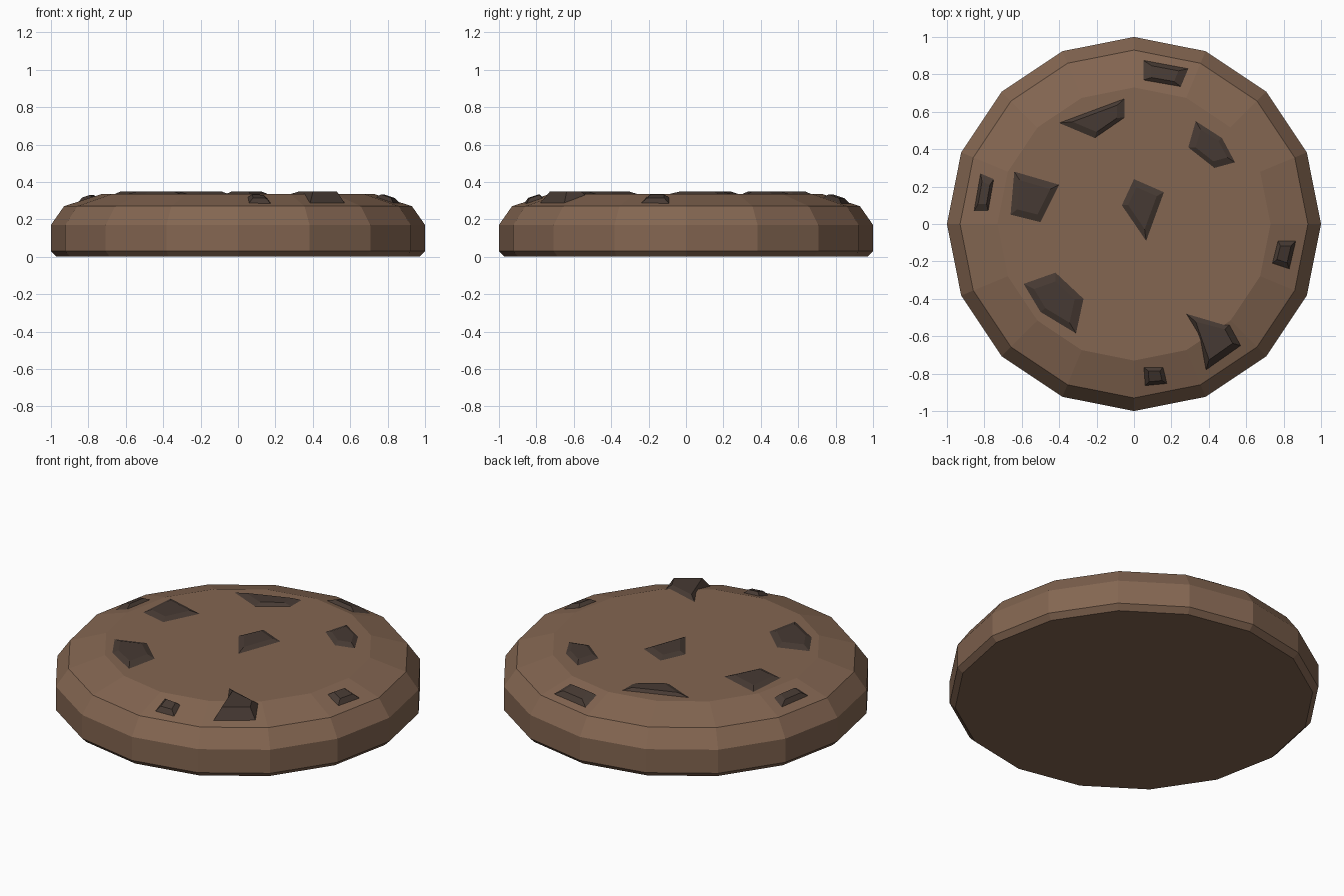
import bpy, bmesh, math
from mathutils import Vector

if "Cube" in bpy.data.objects:
    bpy.data.objects.remove(bpy.data.objects["Cube"])

SIDES = 16
TOP_Z, TOP_R = 0.335, 0.73
SHOULDER_Z, SHOULDER_R = 0.27, 0.93


def material(name, color):
    m = bpy.data.materials.new(name)
    m.diffuse_color = (*color, 1)
    m.use_nodes = True
    m.node_tree.nodes["Principled BSDF"].inputs["Base Color"].default_value = m.diffuse_color
    return m


def rings_object(name, rings, mat):
    """Closed solid from stacked rings with equal point counts."""
    bm = bmesh.new()
    loops = [[bm.verts.new(p) for p in ring] for ring in rings]
    n = len(loops[0])
    for a, b in zip(loops, loops[1:]):
        for i in range(n):
            j = (i + 1) % n
            bm.faces.new((a[i], a[j], b[j], b[i]))
    bm.faces.new(loops[0][::-1])
    bm.faces.new(loops[-1])
    bmesh.ops.recalc_face_normals(bm, faces=bm.faces)
    mesh = bpy.data.meshes.new(name)
    bm.to_mesh(mesh)
    bm.free()
    mesh.materials.append(mat)
    obj = bpy.data.objects.new(name, mesh)
    bpy.context.collection.objects.link(obj)
    return obj


def surface_z(x, y):
    """Height of the faceted cookie top at a point."""
    step = 2 * math.pi / SIDES
    off = math.atan2(y, x) % step - step / 2
    rho = math.hypot(x, y) * math.cos(off) / math.cos(step / 2)
    t = max(0, (rho - TOP_R) / (SHOULDER_R - TOP_R))
    return TOP_Z + t * (SHOULDER_Z - TOP_Z)


def chip(name, outline, scale, mat, flat_top=None, raise_by=0.022):
    pts = [Vector(p) for p in outline]
    mid = sum(pts, Vector((0, 0))) / len(pts)
    inner = [mid + (p - mid) * scale for p in pts]
    base = [(p.x, p.y, surface_z(*p)) for p in pts]
    sunk = [(x, y, z - 0.03) for x, y, z in base]
    top = [(p.x, p.y, flat_top or surface_z(*p) + raise_by) for p in inner]
    rings_object(name, [sunk, base, top], mat)


dough = material("dough", (0.23, 0.133, 0.083))
chocolate = material("chocolate", (0.062, 0.042, 0.033))

# Cookie body: 16-sided turned profile
profile = [(0.97, 0), (1, 0.03), (1, 0.17), (SHOULDER_R, SHOULDER_Z), (TOP_R, TOP_Z)]
angles = [2 * math.pi * i / SIDES for i in range(SIDES)]
rings_object("cookie", [[(r * math.cos(a), r * math.sin(a), z) for a in angles]
                        for r, z in profile], dough)

# Large flat chips on the top
large = [
    [(-0.40, 0.54), (-0.05, 0.67), (-0.05, 0.57), (-0.21, 0.46)],
    [(0.33, 0.55), (0.47, 0.46), (0.54, 0.33), (0.43, 0.30), (0.29, 0.41)],
    [(-0.64, 0.28), (-0.40, 0.21), (-0.50, 0.01), (-0.66, 0.05)],
    [(0, 0.24), (0.16, 0.17), (0.065, -0.09), (-0.065, 0.10)],
    [(-0.59, -0.32), (-0.42, -0.26), (-0.27, -0.40), (-0.31, -0.585), (-0.50, -0.47)],
    [(0.28, -0.48), (0.51, -0.54), (0.57, -0.65), (0.385, -0.78)],
]
for i, o in enumerate(large, 1):
    chip(f"large_chip_{i}", o, 0.68, chocolate, flat_top=0.35)

# Small chips on the sloping rim
small = [
    [(0.05, 0.875), (0.29, 0.83), (0.25, 0.735), (0.05, 0.77)],
    [(-0.82, 0.27), (-0.75, 0.24), (-0.78, 0.07), (-0.855, 0.07)],
    [(0.77, -0.09), (0.865, -0.09), (0.83, -0.24), (0.74, -0.21)],
    [(0.053, -0.767), (0.155, -0.767), (0.176, -0.853), (0.06, -0.864)],
]
for i, o in enumerate(small, 1):
    chip(f"small_chip_{i}", o, 0.6, chocolate)
